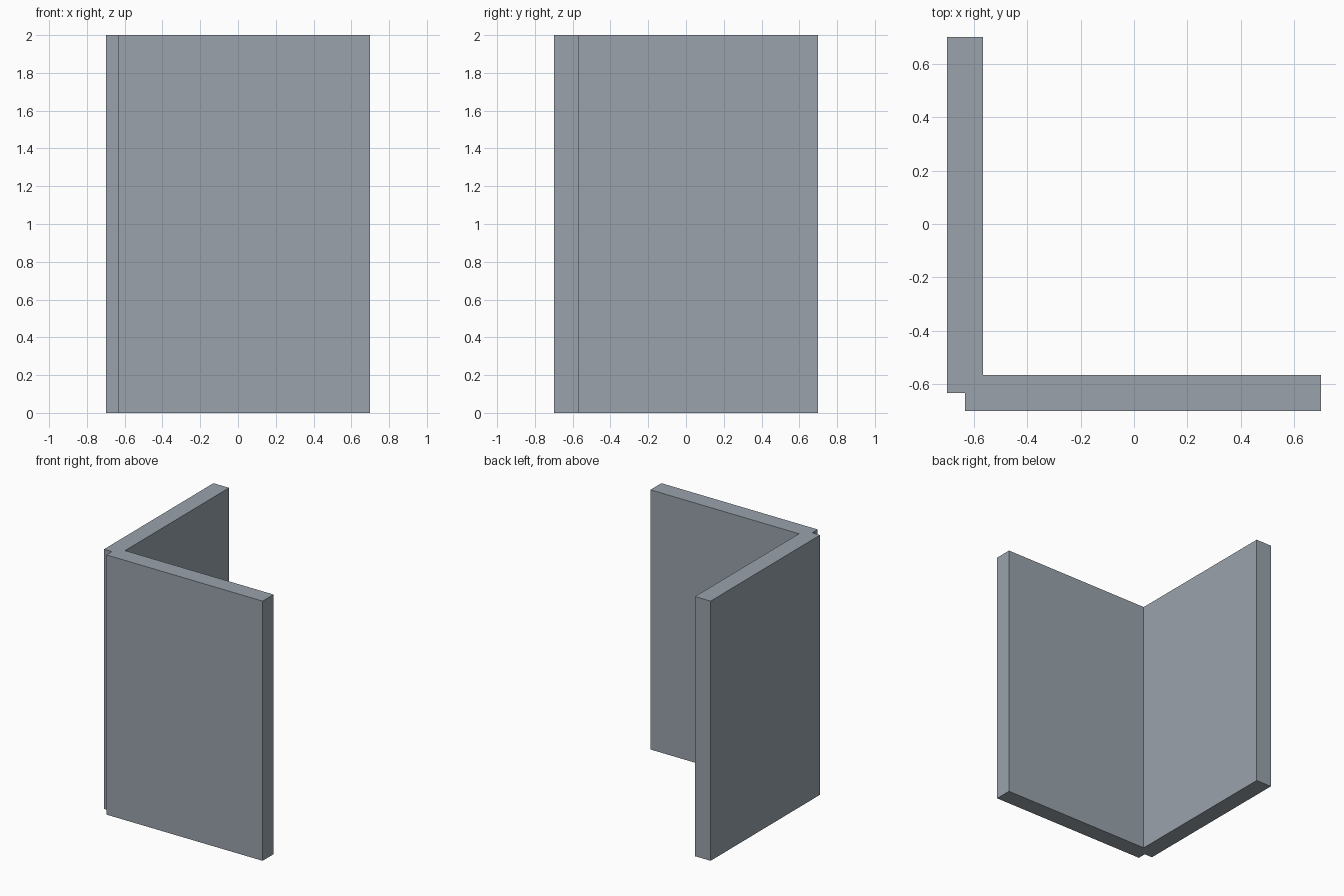
import bpy, bmesh

if "Cube" in bpy.data.objects:
    bpy.data.objects.remove(bpy.data.objects["Cube"])

R = 0.699          # half width of the footprint
T = 0.133          # wall thickness
H = 2.0            # wall height
inner = -R + T     # inside faces of both walls
mid = -R + T / 2   # wall centre lines, where the corner notch sits

# L-shaped footprint with a notched outer corner
profile = [(mid, -R), (R, -R), (R, inner), (inner, inner),
           (inner, R), (-R, R), (-R, mid), (mid, mid)]

# Corner wall: footprint extruded upward
bm = bmesh.new()
base = bm.faces.new([bm.verts.new((x, y, 0)) for x, y in profile])
top = bmesh.ops.extrude_face_region(bm, geom=[base], use_keep_orig=True)
bmesh.ops.translate(bm, vec=(0, 0, H),
                    verts=[v for v in top["geom"] if isinstance(v, bmesh.types.BMVert)])
bmesh.ops.recalc_face_normals(bm, faces=bm.faces)

mesh = bpy.data.meshes.new("corner_wall")
bm.to_mesh(mesh)
bm.free()
bpy.context.collection.objects.link(bpy.data.objects.new("corner_wall", mesh))

# Blue-grey slate colour
slate = bpy.data.materials.new("slate_grey")
slate.diffuse_color = (0.32, 0.365, 0.41, 1)
slate.use_nodes = True
slate.node_tree.nodes["Principled BSDF"].inputs["Base Color"].default_value = slate.diffuse_color
mesh.materials.append(slate)
